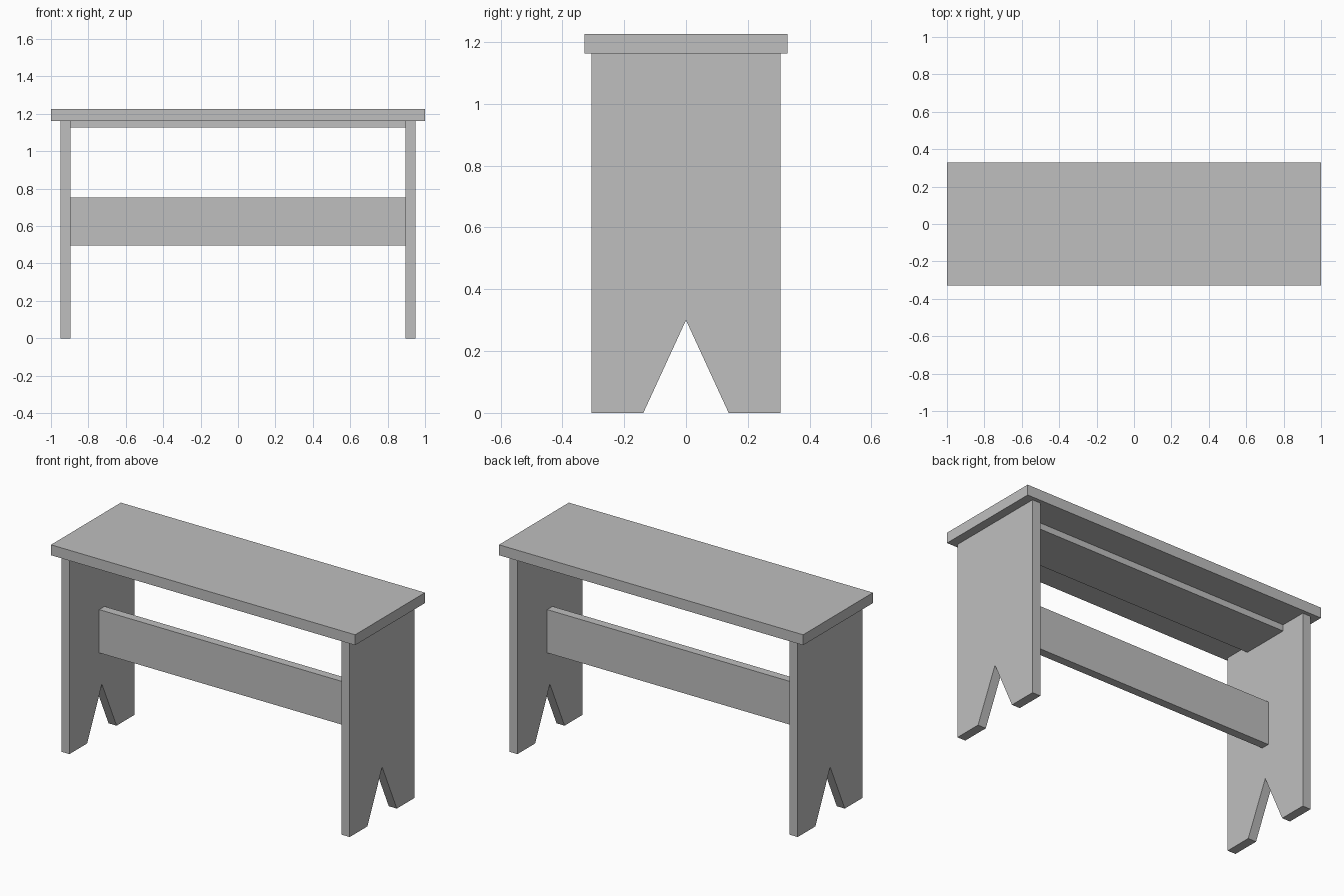
import bpy
import bmesh

cube = bpy.data.objects.get("Cube")
if cube:
    bpy.data.objects.remove(cube, do_unlink=True)

# Single plain grey finish
GREY = (0.52, 0.52, 0.52, 1.0)
grey = bpy.data.materials.new("plain_grey")
grey.use_nodes = True
grey.diffuse_color = GREY
grey.node_tree.nodes["Principled BSDF"].inputs["Base Color"].default_value = GREY


def board(name, outline, x0, x1):
    """Extrude a (y, z) outline along x from x0 to x1."""
    bm = bmesh.new()
    face = bm.faces.new([bm.verts.new((x0, y, z)) for y, z in outline])
    ext = bmesh.ops.extrude_face_region(bm, geom=[face])["geom"]
    moved = [v for v in ext if isinstance(v, bmesh.types.BMVert)]
    bmesh.ops.translate(bm, verts=moved, vec=(x1 - x0, 0, 0))
    bmesh.ops.recalc_face_normals(bm, faces=bm.faces)
    mesh = bpy.data.meshes.new(name)
    bm.to_mesh(mesh)
    bm.free()
    mesh.materials.append(grey)
    obj = bpy.data.objects.new(name, mesh)
    bpy.context.collection.objects.link(obj)
    return obj


def rect(half_width, z0, z1):
    return [(-half_width, z0), (half_width, z0), (half_width, z1), (-half_width, z1)]


SEAT_BOTTOM, SEAT_TOP = 1.163, 1.225
LEG_IN, LEG_OUT = 0.895, 0.948

# Seat plank
board("seat", rect(0.328, SEAT_BOTTOM, SEAT_TOP), -1.0, 1.0)

# Upright end boards with a V notch at the foot
half = 0.305
leg_outline = [(-half, 0), (-0.138, 0), (0, 0.3), (0.138, 0), (half, 0),
               (half, SEAT_BOTTOM), (-half, SEAT_BOTTOM)]
board("left_leg", leg_outline, LEG_IN, LEG_OUT)
board("right_leg", leg_outline, -LEG_OUT, -LEG_IN)

# Flat batten under the seat and upright stretcher between the legs
board("seat_batten", rect(0.146, 1.126, SEAT_BOTTOM), -LEG_IN, LEG_IN)
board("stretcher", rect(0.025, 0.495, 0.752), -LEG_IN, LEG_IN)
